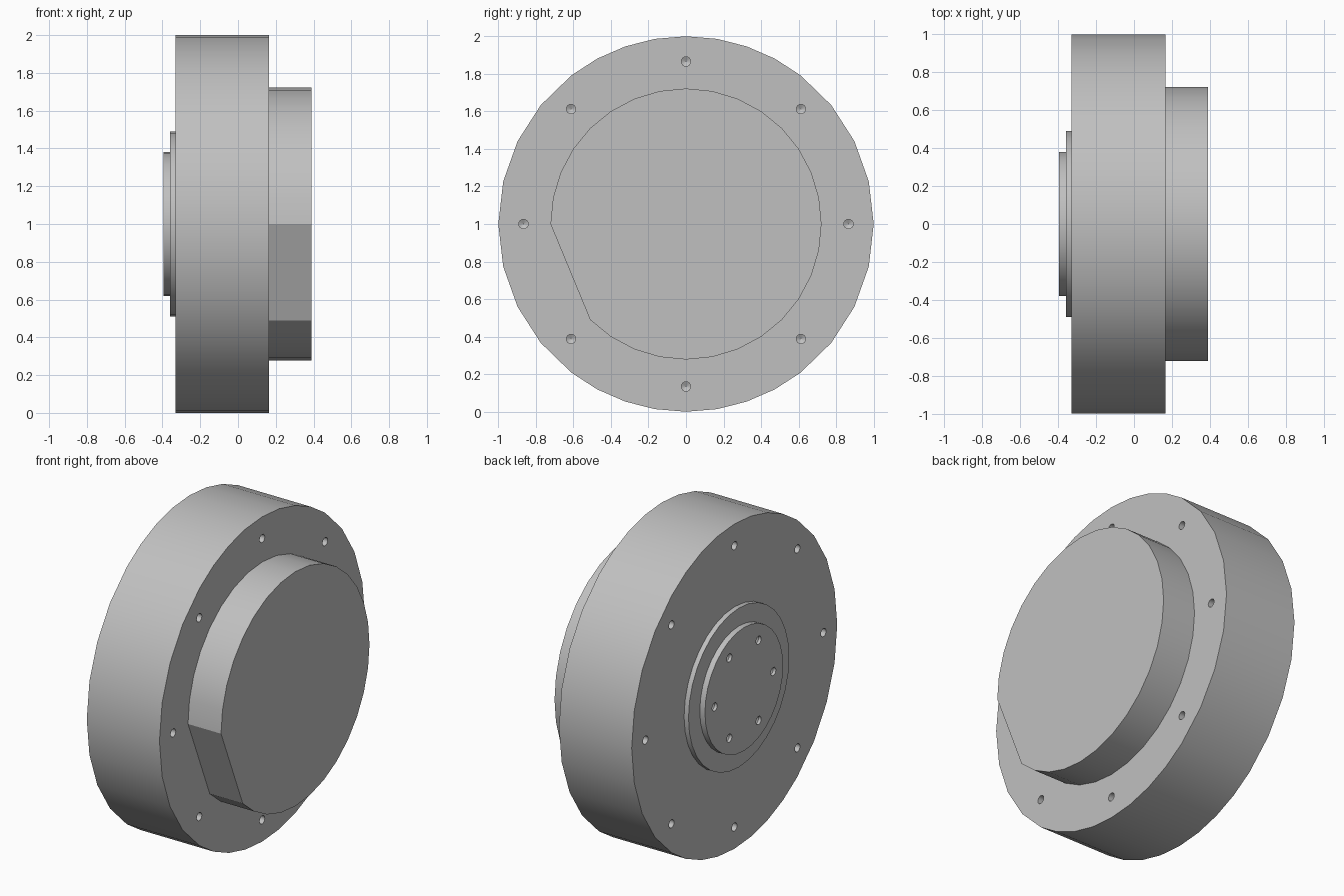
import bpy
import bmesh
from math import cos, sin, radians, pi

cube = bpy.data.objects.get("Cube")
if cube:
    bpy.data.objects.remove(cube, do_unlink=True)

AXIS_Z = 1.0

# Single bare metal colour
metal = bpy.data.materials.new("grey metal")
metal.use_nodes = True
GREY = (0.53, 0.53, 0.53, 1)
metal.diffuse_color = GREY
metal.node_tree.nodes["Principled BSDF"].inputs["Base Color"].default_value = GREY


def loft(bm, rings):
    """Join rings of (x, radius, angles, centre y, centre z) into a closed solid."""
    loops = [[bm.verts.new((x, cy + r * cos(a), cz + r * sin(a))) for a in angles]
             for x, r, angles, cy, cz in rings]
    n = len(loops[0])
    for low, high in zip(loops, loops[1:]):
        for i in range(n):
            j = (i + 1) % n
            bm.faces.new((low[i], low[j], high[j], high[i]))
    bm.faces.new(loops[0][::-1])
    bm.faces.new(loops[-1])


def make_object(name, bm):
    bmesh.ops.recalc_face_normals(bm, faces=bm.faces[:])
    mesh = bpy.data.meshes.new(name)
    bm.to_mesh(mesh)
    bm.free()
    mesh.materials.append(metal)
    obj = bpy.data.objects.new(name, mesh)
    bpy.context.collection.objects.link(obj)
    return obj


def disc(name, x0, x1, radius, angles):
    bm = bmesh.new()
    loft(bm, [(x0, radius, angles, 0, AXIS_Z), (x1, radius, angles, 0, AXIS_Z)])
    return make_object(name, bm)


def even(n):
    return [2 * pi * i / n for i in range(n)]


def drill(target, x, inward, count, circle, radius, depth):
    """Cut a circle of blind holes with conical bottoms."""
    bm = bmesh.new()
    for a in even(count):
        cy, cz = circle * cos(a), AXIS_Z + circle * sin(a)
        steps = ((-0.02, radius), (depth, radius), (depth + radius * 0.5, radius * 0.05))
        loft(bm, [(x + inward * d, r, even(16), cy, cz) for d, r in steps])
    cutter = make_object(target.name + "_hole_cutter", bm)
    bpy.context.view_layer.objects.active = target
    mod = target.modifiers.new("holes", "BOOLEAN")
    mod.operation = "DIFFERENCE"
    mod.solver = "EXACT"
    mod.object = cutter
    bpy.ops.object.modifier_apply(modifier=mod.name)
    bpy.data.objects.remove(cutter, do_unlink=True)


# Main drum: finer facets towards top and bottom
quarter = [13.1 * i for i in range(4)] + [52.4 + 9.4 * i for i in range(4)]
half = quarter + [90] + [180 - a for a in quarter[:0:-1]]
drum_angles = [radians(a + turn) for turn in (0, 180) for a in half]
drum = disc("main_drum", -0.33, 0.165, 1.0, drum_angles)

# Raised boss with one flat cut across its lower front
boss_angles = [a for i, a in enumerate(even(32)) if i not in (17, 18, 19)]
boss = disc("raised_boss", 0.165, 0.39, 0.722, boss_angles)

# Stepped hub on the other face
collar = disc("hub_collar", -0.36, -0.33, 0.49, even(32))
hub = disc("hub_plate", -0.395, -0.36, 0.38, even(32))

# Bolt holes
drill(drum, 0.165, -1, 8, 0.866, 0.025, 0.08)
drill(drum, -0.33, 1, 8, 0.866, 0.025, 0.08)
drill(hub, -0.395, 1, 6, 0.285, 0.025, 0.018)

# Smooth round walls, sharp rims
bpy.ops.object.select_all(action="DESELECT")
for part in (drum, boss, collar, hub):
    part.select_set(True)
    bpy.context.view_layer.objects.active = part
bpy.ops.object.shade_smooth_by_angle(angle=radians(25))
